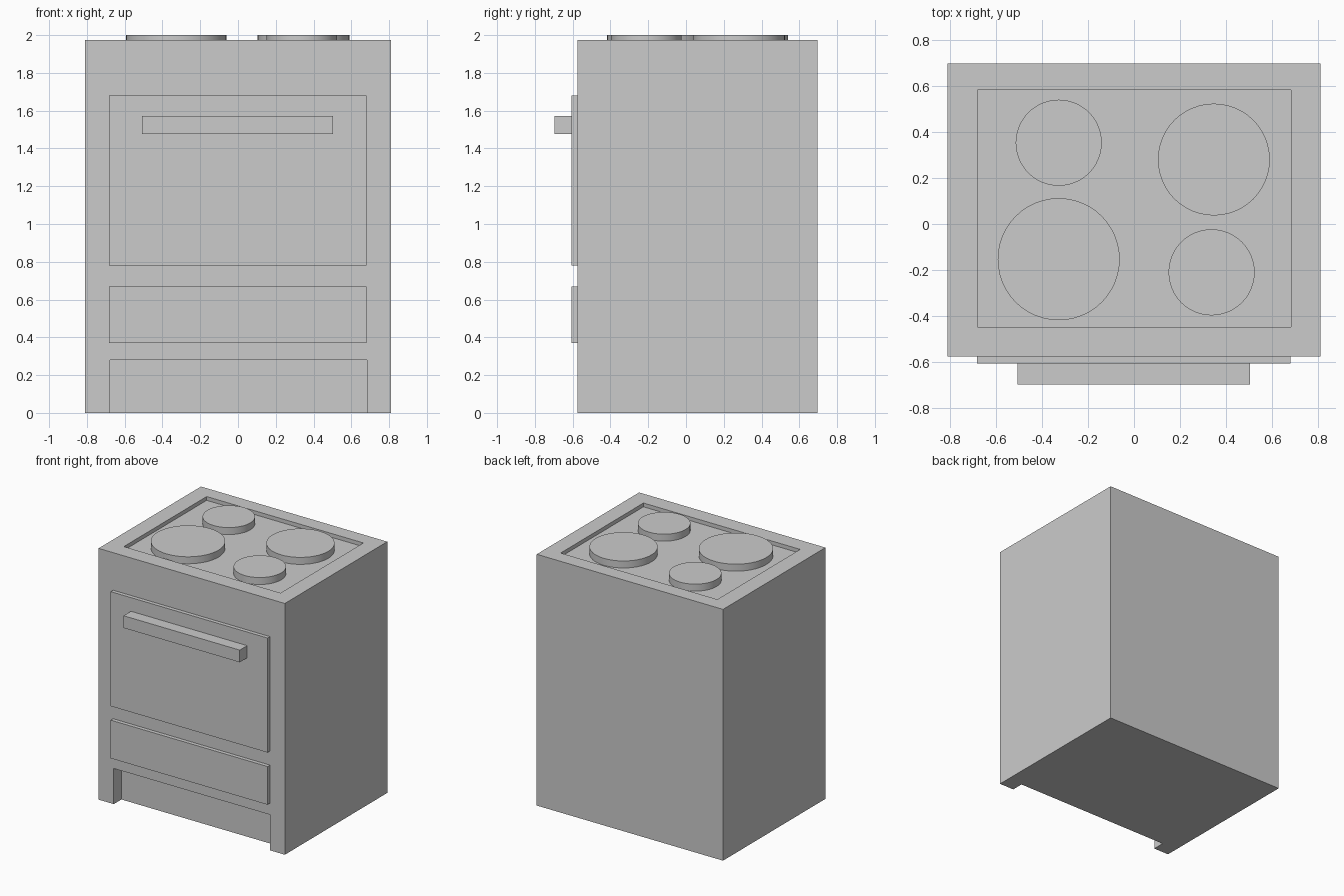
import bpy

if "Cube" in bpy.data.objects:
    bpy.data.objects.remove(bpy.data.objects["Cube"])


def box(name, x, y, z):
    """Axis-aligned box from (min, max) ranges."""
    bpy.ops.mesh.primitive_cube_add(size=1)
    o = bpy.context.object
    o.name = name
    o.location = [(a + b) / 2 for a, b in (x, y, z)]
    o.scale = [b - a for a, b in (x, y, z)]
    bpy.ops.object.transform_apply(location=False, rotation=False, scale=True)
    return o


# cooker body with recessed hob tray and toe space
body = box("body", (-0.81, 0.81), (-0.575, 0.697), (0, 1.975))
cutters = [
    box("tray_cutter", (-0.68, 0.683), (-0.447, 0.582), (1.945, 2.1)),
    box("toe_space_cutter", (-0.678, 0.682), (-0.8, -0.48), (-0.2, 0.28)),
]
for c in cutters:
    m = body.modifiers.new(c.name, "BOOLEAN")
    m.operation = "DIFFERENCE"
    m.solver = "EXACT"
    m.object = c
    c.hide_render = True
    c.hide_set(True)

# oven door, handle and drawer
box("oven_door", (-0.683, 0.68), (-0.605, -0.575), (0.78, 1.68))
box("door_handle", (-0.507, 0.503), (-0.697, -0.605), (1.477, 1.573))
box("drawer", (-0.683, 0.68), (-0.605, -0.575), (0.37, 0.67))

# hot plates: x, y, radius
for name, x, y, r in (
    ("hot_plate_back_left", -0.327, 0.353, 0.187),
    ("hot_plate_front_left", -0.327, -0.153, 0.265),
    ("hot_plate_back_right", 0.347, 0.28, 0.243),
    ("hot_plate_front_right", 0.337, -0.21, 0.187),
):
    bpy.ops.mesh.primitive_cylinder_add(
        vertices=48, radius=r, depth=0.055, location=(x, y, 1.9725))
    bpy.context.object.name = name
    bpy.ops.object.shade_smooth_by_angle()
